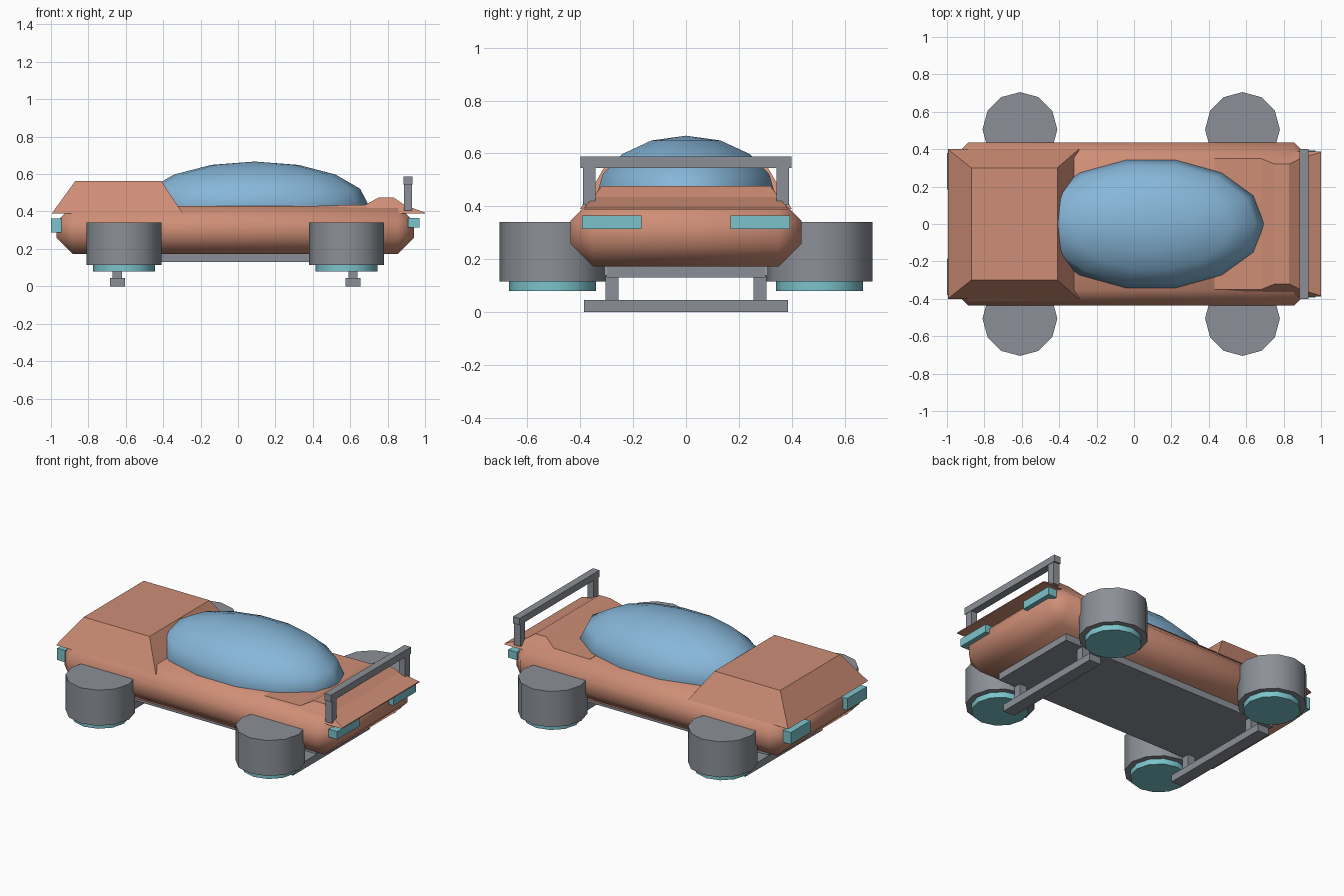
import bpy
import bmesh
import math

old = bpy.data.objects.get("Cube")
if old:
    bpy.data.objects.remove(old, do_unlink=True)


def material(name, rgb):
    m = bpy.data.materials.new(name)
    m.use_nodes = True
    m.diffuse_color = (*rgb, 1)
    m.node_tree.nodes["Principled BSDF"].inputs["Base Color"].default_value = (*rgb, 1)
    return m


copper = material("copper paint", (0.62, 0.27, 0.18))
glass = material("blue glass", (0.24, 0.47, 0.69))
grey = material("grey metal", (0.26, 0.28, 0.31))
cyan = material("cyan glow", (0.20, 0.55, 0.60))


def finish(name, bm, mat, smooth=None):
    bmesh.ops.recalc_face_normals(bm, faces=bm.faces)
    mesh = bpy.data.meshes.new(name)
    bm.to_mesh(mesh)
    bm.free()
    mesh.materials.append(mat)
    ob = bpy.data.objects.new(name, mesh)
    bpy.context.collection.objects.link(ob)
    if smooth:
        bpy.ops.object.select_all(action="DESELECT")
        ob.select_set(True)
        bpy.context.view_layer.objects.active = ob
        bpy.ops.object.shade_smooth_by_angle(angle=math.radians(smooth))
    return ob


def box(name, x, y, z, mat, bevel=0, smooth=None):
    """Box from (low, high) ranges, with optional chamfered edges."""
    bm = bmesh.new()
    bmesh.ops.create_cube(bm, size=1)
    for v in bm.verts:
        v.co = [r[0] if c < 0 else r[1] for c, r in zip(v.co, (x, y, z))]
    if bevel:
        bmesh.ops.bevel(bm, geom=bm.edges[:], offset=bevel, segments=1,
                        affect="EDGES", profile=0.5)
    return finish(name, bm, mat, smooth)


def cylinder(name, x, y, z, radius, mat):
    bm = bmesh.new()
    bmesh.ops.create_cone(bm, cap_ends=True, segments=12, radius1=radius,
                          radius2=radius, depth=z[1] - z[0])
    bmesh.ops.translate(bm, verts=bm.verts, vec=(x, y, sum(z) / 2))
    return finish(name, bm, mat, 40)


def loft(name, rings, mat):
    """Closed solid through matching rings of points."""
    bm = bmesh.new()
    loops = [[bm.verts.new(p) for p in ring] for ring in rings]
    n = len(loops[0])
    for a, b in zip(loops, loops[1:]):
        for i in range(n):
            j = (i + 1) % n
            bm.faces.new((a[i], a[j], b[j], b[i]))
    bm.faces.new(loops[0])
    bm.faces.new(loops[-1])
    return finish(name, bm, mat)


# Main hull with chamfered edges
box("hull", (-0.97, 0.94), (-0.437, 0.437), (0.173, 0.43), copper, 0.085, 50)

# Tapered engine cover at the -x end
loft("engine_cover", [
    [(x0, -w, z), (x1, -w, z), (x1, w, z), (x0, w, z)]
    for x0, x1, w, z in ((-0.995, -0.295, 0.4, 0.39), (-0.87, -0.41, 0.3, 0.563))
], copper)

# Humped deck with a thin overhanging lip at the +x end
loft("nose_deck", [
    [(x, -0.387, 0.388), (x, -w, z), (x, w, z), (x, 0.387, 0.388)]
    for x, w, z in ((0.43, 0.35, 0.432), (0.68, 0.35, 0.435), (0.755, 0.32, 0.476),
                    (0.83, 0.32, 0.476), (0.89, 0.35, 0.435), (1.0, 0.384, 0.394))
], copper)

# Faceted oval canopy
bm = bmesh.new()
bmesh.ops.create_uvsphere(bm, u_segments=14, v_segments=8, radius=1)
for v in bm.verts:
    # turn so that a vertex lies on the y axis
    a, b, c = v.co
    v.co = (0.09 + 0.61 * b, 0.35 * a, 0.43 + 0.237 * c)
finish("canopy", bm, glass, 60)

# Hover pods with glowing undersides
for end, x in (("rear", -0.61), ("front", 0.58)):
    for side, s in (("a", -1), ("b", 1)):
        cylinder(f"{end}_pod_{side}", x, s * 0.505, (0.115, 0.34), 0.2, grey)
        cylinder(f"{end}_pod_glow_{side}", x, s * 0.505, (0.08, 0.12), 0.165, cyan)

# Floor slab and landing skids
box("floor_slab", (-0.79, 0.76), (-0.3, 0.3), (0.13, 0.18), grey)
for end, x in (("rear", -0.645), ("front", 0.615)):
    box(f"{end}_skid", (x - 0.04, x + 0.04), (-0.385, 0.385), (0, 0.045), grey)
    for s in (-1, 1):
        y = s * 0.28
        box(f"{end}_skid_post", (x - 0.025, x + 0.025), (y - 0.025, y + 0.025),
            (0.04, 0.14), grey)

# Lamps and wing posts, mirrored across the middle
for s in (-1, 1):
    for name, x, y, z, mat in (
            ("front_lamp", (0.91, 0.97), (0.168, 0.393), (0.315, 0.365), cyan),
            ("rear_lamp", (-1.0, -0.945), (0.185, 0.38), (0.287, 0.362), cyan),
            ("wing_post", (0.887, 0.93), (0.342, 0.39), (0.405, 0.55), grey)):
        box(name, x, sorted(s * v for v in y), z, mat)

# Wing bar
box("wing_bar", (0.885, 0.932), (-0.4, 0.4), (0.545, 0.588), grey)
